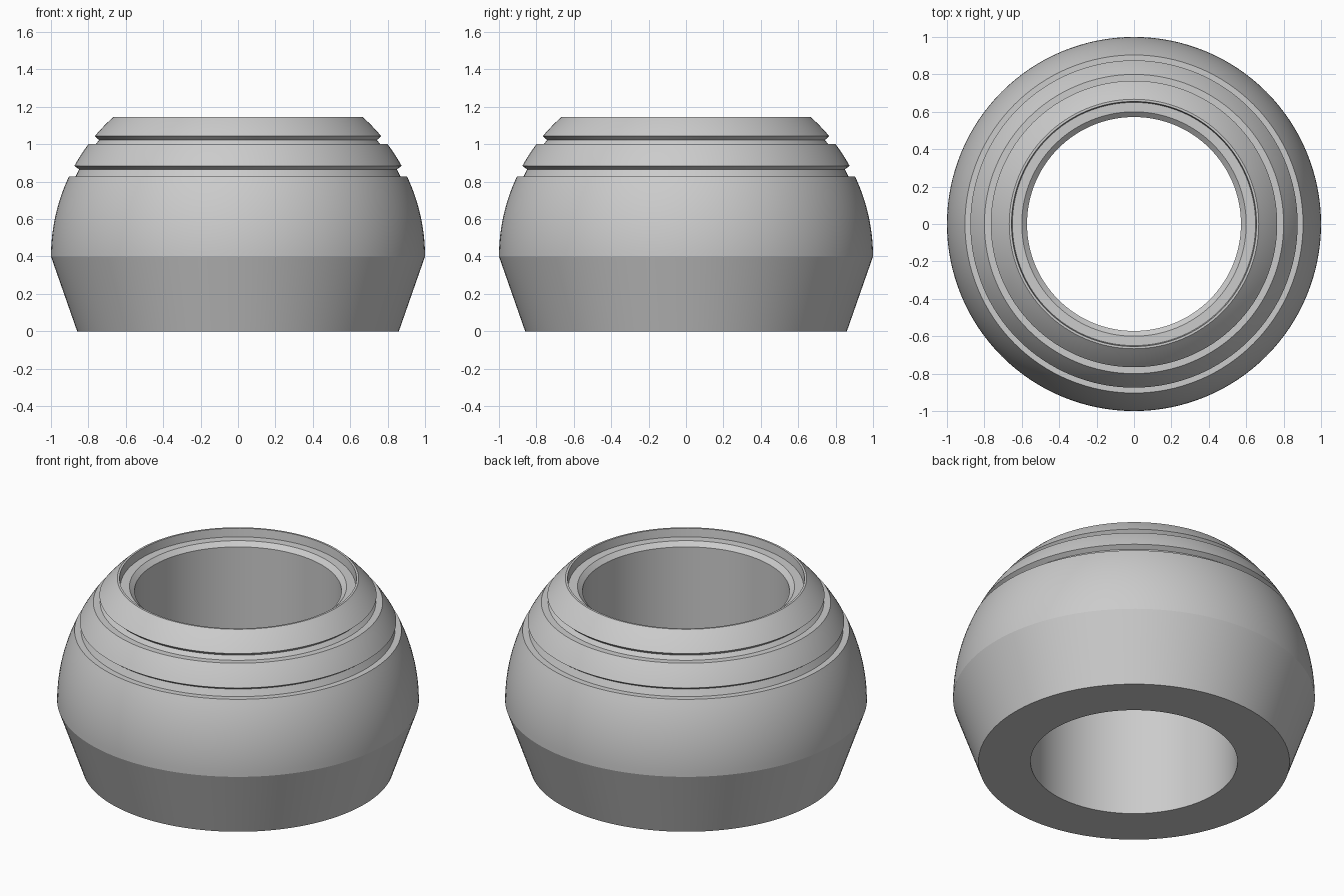
import bpy, bmesh, math

if "Cube" in bpy.data.objects:
    bpy.data.objects.remove(bpy.data.objects["Cube"])

SEGMENTS = 128
DOME_Z = 0.4  # height of the dome's centre; dome radius is 1


def dome_arc(z0, z1, steps):
    """Profile points (radius, height) along the unit dome between two heights."""
    a0, a1 = math.asin(z0 - DOME_Z), math.asin(z1 - DOME_Z)
    angles = [a0 + (a1 - a0) * i / steps for i in range(steps + 1)]
    return [(math.cos(a), DOME_Z + math.sin(a)) for a in angles]


def lathe(name, profile, material):
    """Spin a closed profile around the z axis."""
    bm = bmesh.new()
    rings = []
    for r, z in profile:
        rings.append([bm.verts.new((r * math.cos(t), r * math.sin(t), z))
                      for t in (2 * math.pi * k / SEGMENTS for k in range(SEGMENTS))])
    for i, low in enumerate(rings):
        high = rings[(i + 1) % len(rings)]
        for k in range(SEGMENTS):
            n = (k + 1) % SEGMENTS
            bm.faces.new((low[k], low[n], high[n], high[k]))
    bmesh.ops.recalc_face_normals(bm, faces=bm.faces)
    mesh = bpy.data.meshes.new(name)
    bm.to_mesh(mesh)
    bm.free()
    mesh.materials.append(material)
    obj = bpy.data.objects.new(name, mesh)
    bpy.context.collection.objects.link(obj)
    bpy.context.view_layer.objects.active = obj
    obj.select_set(True)
    bpy.ops.object.shade_smooth_by_angle(angle=math.radians(15))
    return obj


grey = bpy.data.materials.new("grey")
grey.diffuse_color = (0.6, 0.6, 0.6, 1)
grey.use_nodes = True
grey.node_tree.nodes["Principled BSDF"].inputs["Base Color"].default_value = grey.diffuse_color

profile = [(0.572, 0), (0.86, 0)]                  # flat base and tapered foot
profile += dome_arc(0.4, 0.828, 14)                # main dome
profile += [(0.868, 0.828), (0.85, 0.866)]         # lower groove
profile += dome_arc(0.884, 1.0, 5)                 # middle band
profile += [(0.762, 1.0), (0.742, 1.022)]          # upper groove
profile += dome_arc(1.043, 1.145, 5)               # top band
profile += [(0.655, 1.145), (0.65, 1.095),         # rim and recess wall
            (0.60, 1.095), (0.572, 1.07)]          # seat and chamfer into the bore

lathe("ring_body", profile, grey)
